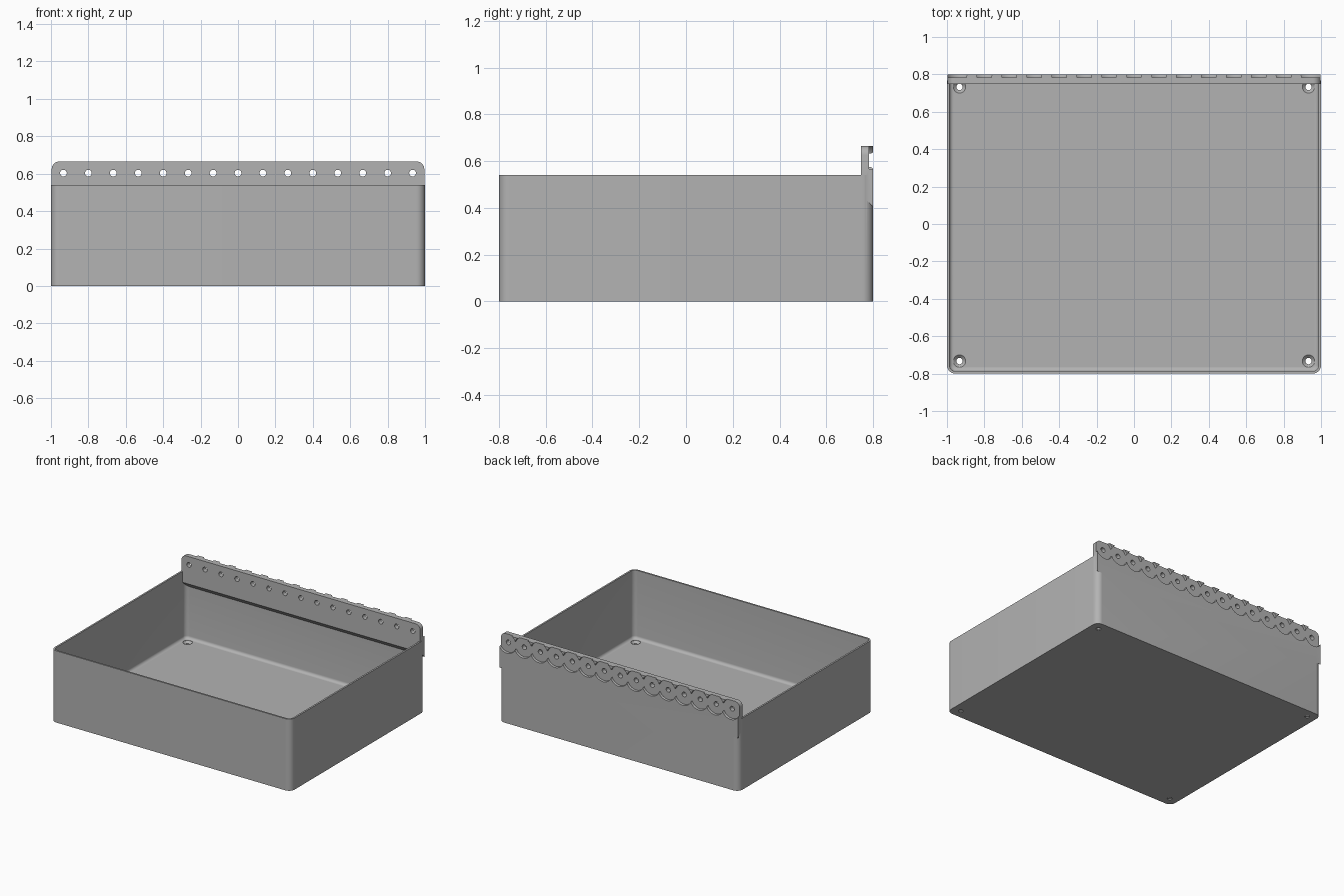
import bpy, bmesh, math

cube = bpy.data.objects.get("Cube")
if cube:
    bpy.data.objects.remove(cube, do_unlink=True)

HX, HY, RIM, TOP = 1.0, 0.8, 0.54, 0.665
WALL, FLOOR, FILLET, CORNER = 0.013, 0.025, 0.022, 0.045
PITCH, HOLE_Z = 2 / 15, 0.603

grey = bpy.data.materials.new("plain grey")
grey.use_nodes = True
grey.diffuse_color = (0.45, 0.45, 0.45, 1)
grey.node_tree.nodes["Principled BSDF"].inputs["Base Color"].default_value = (0.45, 0.45, 0.45, 1)


def make(name, bm):
    bmesh.ops.recalc_face_normals(bm, faces=bm.faces)
    mesh = bpy.data.meshes.new(name)
    bm.to_mesh(mesh)
    bm.free()
    mesh.materials.append(grey)
    ob = bpy.data.objects.new(name, mesh)
    bpy.context.collection.objects.link(ob)
    return ob


def loft(bm, rings):
    """Skin a stack of equal-length point rings and cap both ends."""
    rows = [[bm.verts.new(p) for p in ring] for ring in rings]
    n = len(rows[0])
    for a, b in zip(rows, rows[1:]):
        for i in range(n):
            j = (i + 1) % n
            bm.faces.new((a[i], a[j], b[j], b[i]))
    bm.faces.new(rows[0])
    bm.faces.new(rows[-1])


def rounded_rect(inset, z, steps=10):
    r = max(CORNER - inset, 0.008)
    pts = []
    for q, (sx, sy) in enumerate([(1, 1), (-1, 1), (-1, -1), (1, -1)]):
        for k in range(steps + 1):
            a = (q + k / steps) * math.pi / 2
            pts.append((sx * (HX - inset - r) + r * math.cos(a),
                        sy * (HY - inset - r) + r * math.sin(a), z))
    return pts


def turned(bm, profile, place, n=40):
    """Revolve (radius, height) pairs; place maps local x, y, height to the model."""
    loft(bm, [[place(r * math.cos(2 * math.pi * k / n), r * math.sin(2 * math.pi * k / n), h)
               for k in range(n)] for r, h in profile])


def apply_boolean(target, tool, operation):
    mod = target.modifiers.new(operation, "BOOLEAN")
    mod.operation, mod.object, mod.solver = operation, tool, "EXACT"
    mod.use_self = True
    bpy.context.view_layer.objects.active = target
    bpy.ops.object.modifier_apply(modifier=mod.name)
    bpy.data.objects.remove(tool, do_unlink=True)


# Tray: outer shell, rim, inner wall, floor fillet
bm = bmesh.new()
rings = [rounded_rect(0, 0), rounded_rect(0, RIM), rounded_rect(WALL, RIM)]
for k in range(7):
    a = k / 6 * math.pi / 2
    rings.append(rounded_rect(WALL + FILLET * (1 - math.cos(a)),
                              FLOOR + FILLET * (1 - math.sin(a))))
loft(bm, rings)
tray = make("storage_tray", bm)

# Hanging rail: rounded top corners, sloped underside
bm = bmesh.new()
end, r = 0.996, 0.04


def rail_outline(y, bottom):
    pts = [(-end, y, bottom), (end, y, bottom)]
    for sx, start in ((1, 0), (-1, math.pi / 2)):
        for k in range(9):
            a = start + k / 8 * math.pi / 2
            pts.append((sx * (end - r) + r * math.cos(a), y, TOP - r + r * math.sin(a)))
    return pts


loft(bm, [rail_outline(0.748, 0.458), rail_outline(HY, 0.405)])
apply_boolean(tray, make("hanging_rail", bm), "UNION")

# Round scalloped seats in the back of the rail, each with a through hole
for name, profile in (("seat_cutter", [(0.073, 0.783), (0.073, 0.792), (0.08, 0.82)]),
                      ("peg_hole_cutter", [(0.018, 0.7), (0.018, 0.85)])):
    bm = bmesh.new()
    for i in range(15):
        cx = (i - 7) * PITCH
        turned(bm, profile, lambda u, v, h: (cx + u, h, HOLE_Z + v))
    apply_boolean(tray, make(name, bm), "DIFFERENCE")

# Countersunk screw holes in the floor corners
bm = bmesh.new()
for sx in (-1, 1):
    for sy in (-1, 1):
        turned(bm, [(0.017, -0.05), (0.017, 0.008), (0.033, FLOOR - 0.002), (0.033, 0.06)],
               lambda u, v, h: (sx * 0.933 + u, sy * 0.733 + v, h))
apply_boolean(tray, make("screw_hole_cutter", bm), "DIFFERENCE")

bpy.ops.object.select_all(action="DESELECT")
tray.select_set(True)
bpy.context.view_layer.objects.active = tray
bpy.ops.object.shade_smooth_by_angle(angle=math.radians(30))
